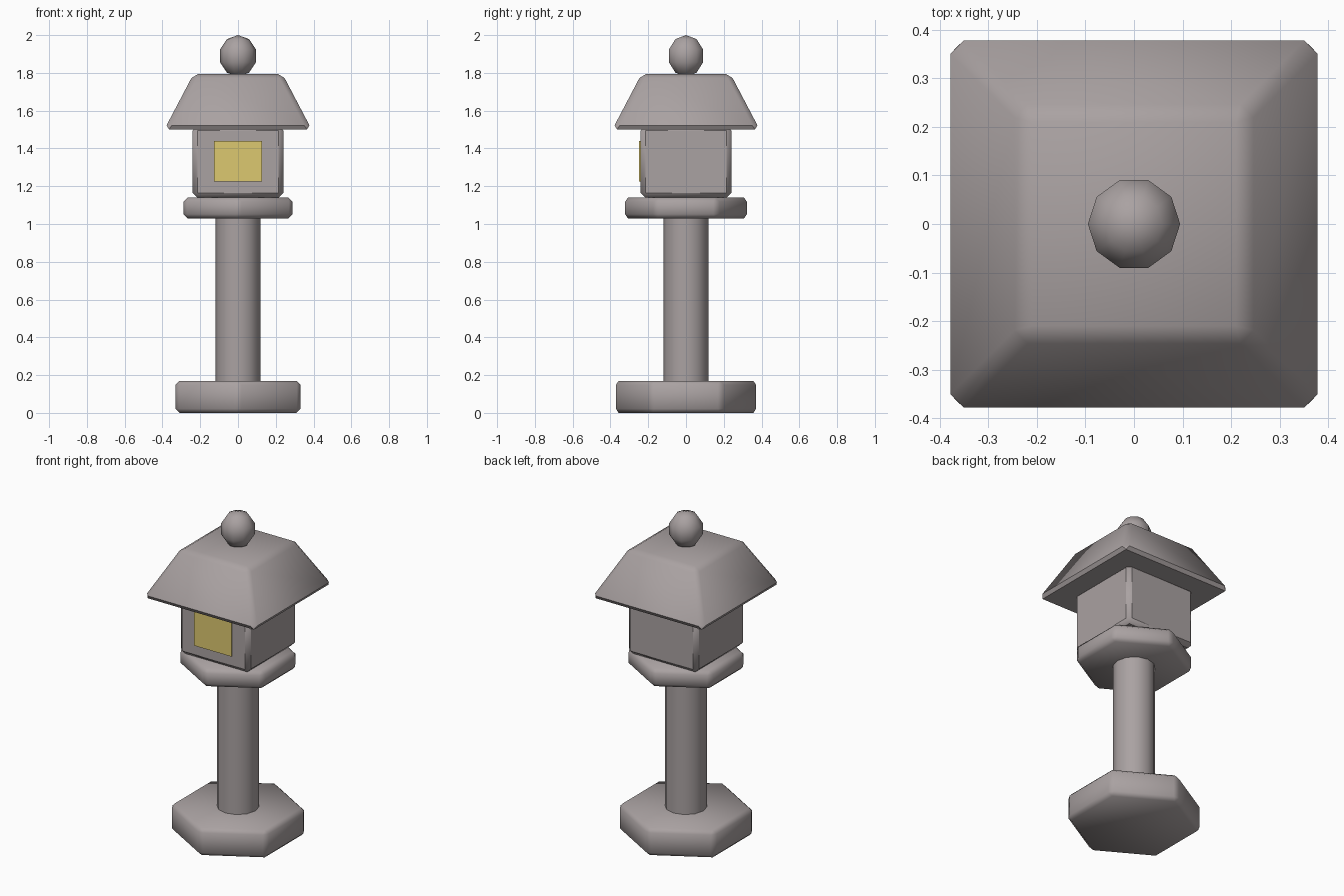
import bpy
from math import radians, sqrt, pi

if "Cube" in bpy.data.objects:
    bpy.data.objects.remove(bpy.data.objects["Cube"], do_unlink=True)


def material(name, rgb):
    mat = bpy.data.materials.new(name)
    mat.use_nodes = True
    mat.diffuse_color = (*rgb, 1)
    mat.node_tree.nodes["Principled BSDF"].inputs["Base Color"].default_value = (*rgb, 1)
    return mat


STONE = material("warm grey stone", (0.40, 0.36, 0.36))
GLOW = material("yellow window", (0.72, 0.58, 0.16))


def finish(name, mat, bevel=0, smooth=40):
    """Name and colour the active part, chamfer its edges and shade it."""
    obj = bpy.context.object
    obj.name = name
    obj.data.materials.append(mat)
    bpy.ops.object.transform_apply(location=False, rotation=True, scale=True)
    if bevel:
        mod = obj.modifiers.new("chamfer", "BEVEL")
        mod.width, mod.segments, mod.limit_method = bevel, 1, "NONE"
        bpy.ops.object.modifier_apply(modifier=mod.name)
    bpy.ops.object.shade_smooth_by_angle(angle=radians(smooth))
    return obj


def prism(name, sides, r_low, r_top, z0, z1, bevel=0, turn=0, smooth=40):
    bpy.ops.mesh.primitive_cone_add(vertices=sides, radius1=r_low, radius2=r_top,
                                    depth=z1 - z0, location=(0, 0, (z0 + z1) / 2),
                                    rotation=(0, 0, turn))
    return finish(name, STONE, bevel, smooth)


def block(name, mat, x, y, z, bevel=0):
    """Box from its (low, high) limits along each axis."""
    limits = (x, y, z)
    bpy.ops.mesh.primitive_cube_add(size=1, location=[(a + b) / 2 for a, b in limits])
    bpy.context.object.scale = [b - a for a, b in limits]
    return finish(name, mat, bevel)


# Hexagonal foot, round post and hexagonal shelf
prism("foot", 6, 0.382, 0.382, 0, 0.17, bevel=0.022, smooth=46)
prism("post", 12, 0.12, 0.12, 0.15, 1.05)
prism("shelf", 6, 0.333, 0.333, 1.03, 1.14, bevel=0.022, smooth=46)

# Lamp chamber with a window plate on the front
block("lamp_chamber", STONE, (-0.24, 0.24), (-0.24, 0.24), (1.14, 1.52), bevel=0.025)
block("window", GLOW, (-0.128, 0.128), (-0.249, -0.24), (1.225, 1.44))

# Flared square roof
prism("roof", 4, 0.39 * sqrt(2), 0.235 * sqrt(2), 1.5, 1.795,
      bevel=0.025, turn=pi / 4)

# Rounded finial
bpy.ops.mesh.primitive_uv_sphere_add(segments=10, ring_count=5, radius=0.1,
                                     location=(0, 0, 1.89), rotation=(0, 0, pi / 2))
bpy.context.object.scale = (1, 1, 1.1)
finish("finial", STONE)
